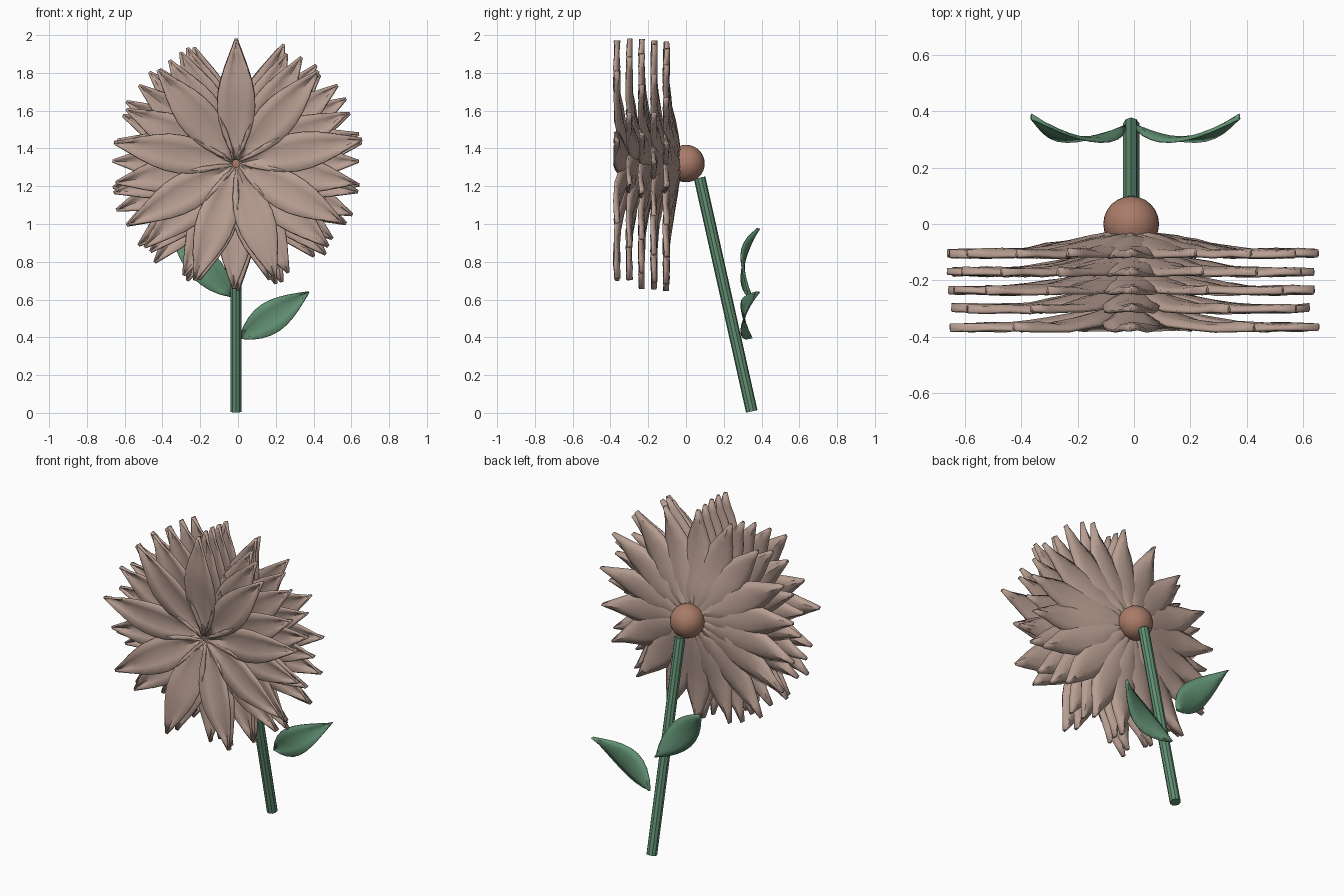
import bpy, bmesh, math, random
from mathutils import Vector

if "Cube" in bpy.data.objects:
    bpy.data.objects.remove(bpy.data.objects["Cube"])
random.seed(4)

def material(name, rgb):
    m = bpy.data.materials.new(name)
    m.diffuse_color = (*rgb, 1)
    m.use_nodes = True
    m.node_tree.nodes["Principled BSDF"].inputs["Base Color"].default_value = m.diffuse_color
    return m

PETAL = material("petal_brown", (0.48, 0.345, 0.29))
CORE = material("core_brown", (0.40, 0.20, 0.14))
GREEN = material("green", (0.12, 0.28, 0.17))
FRONT = Vector((0, -1, 0))
CX = -0.01

def blade(bm, path, half_width, side, cup, ruffle, rows=9, cols=4):
    """Pointed blade: path(t) is the centre line; edges fold forward, with a slight ruffle."""
    grid = []
    for i in range(rows + 1):
        t = i / rows
        w = half_width(t)
        row = []
        for j in range(cols + 1):
            u = 2 * j / cols - 1
            lift = cup * u * u + random.uniform(-ruffle, ruffle)
            row.append(bm.verts.new(path(t) + side * u * w + FRONT * lift))
        grid.append(row)
    for a, b in zip(grid, grid[1:]):
        for j in range(cols):
            bm.faces.new((a[j], a[j + 1], b[j + 1], b[j]))

def smooth(ob):
    bpy.ops.object.select_all(action='DESELECT')
    ob.select_set(True)
    bpy.context.view_layer.objects.active = ob
    bpy.ops.object.shade_smooth_by_angle(angle=math.radians(30))

def finish(bm, name, mat, thickness):
    bmesh.ops.recalc_face_normals(bm, faces=bm.faces)
    me = bpy.data.meshes.new(name)
    bm.to_mesh(me)
    bm.free()
    ob = bpy.data.objects.new(name, me)
    bpy.context.collection.objects.link(ob)
    me.materials.append(mat)
    s = ob.modifiers.new("thickness", 'SOLIDIFY')
    s.thickness = thickness
    s.offset = 0
    smooth(ob)

# petals: five rings, fewer petals towards the front
def petal_width(t):
    return 0.003 + 0.098 * max(0, math.sin(math.pi * t ** 0.9)) ** 1.1

for k, count in enumerate((18, 16, 14, 11, 9)):
    bm = bmesh.new()
    base_y = -0.034 - 0.0655 * k
    for n in range(count):
        a = math.pi / 2 + 2 * math.pi * n / count + random.uniform(-0.03, 0.03) * (n > 0)
        length = random.uniform(0.64, 0.68)
        out = Vector((math.cos(a), 0, math.sin(a)))
        side = Vector((-math.sin(a), 0, math.cos(a)))

        def path(t):
            s = min(t / 0.7, 1)
            y = base_y - 0.06 * s * s * (3 - 2 * s)
            return Vector((CX, y, 1.32)) + out * (0.02 + (length - 0.02) * t)
        blade(bm, path, petal_width, side, 0.022, 0.004)
    finish(bm, f"petal_ring_{k + 1}", PETAL, 0.012)

# round core behind the petals
bpy.ops.mesh.primitive_uv_sphere_add(segments=24, ring_count=16, radius=0.099, location=(CX, 0, 1.32))
core = bpy.context.object
core.name = "flower_core"
core.data.materials.append(CORE)
smooth(core)

# leaning stem
p, q = Vector((CX, 0.348, 0.008)), Vector((CX, 0.072, 1.245))
bpy.ops.mesh.primitive_cylinder_add(vertices=10, radius=0.031, depth=(q - p).length, location=(p + q) / 2)
stem = bpy.context.object
stem.name = "stem"
stem.rotation_euler = (q - p).to_track_quat('Z', 'Y').to_euler()
stem.data.materials.append(GREEN)

# two leaves, bowed to the front
def leaf(name, base, tip):
    base, tip = Vector(base), Vector(tip)
    d = tip - base
    side = Vector((-d.z, 0, d.x)).normalized()
    bm = bmesh.new()
    blade(bm, lambda t: base + d * t + FRONT * 0.06 * math.sin(math.pi * t),
          lambda t: 0.002 + 0.082 * max(0, math.sin(math.pi * t ** 0.85)), side, 0.018, 0)
    finish(bm, name, GREEN, 0.006)

leaf("leaf_right", (0.01, 0.35, 0.395), (0.375, 0.39, 0.64))
leaf("leaf_left", (-0.03, 0.35, 0.615), (-0.365, 0.39, 0.975))
